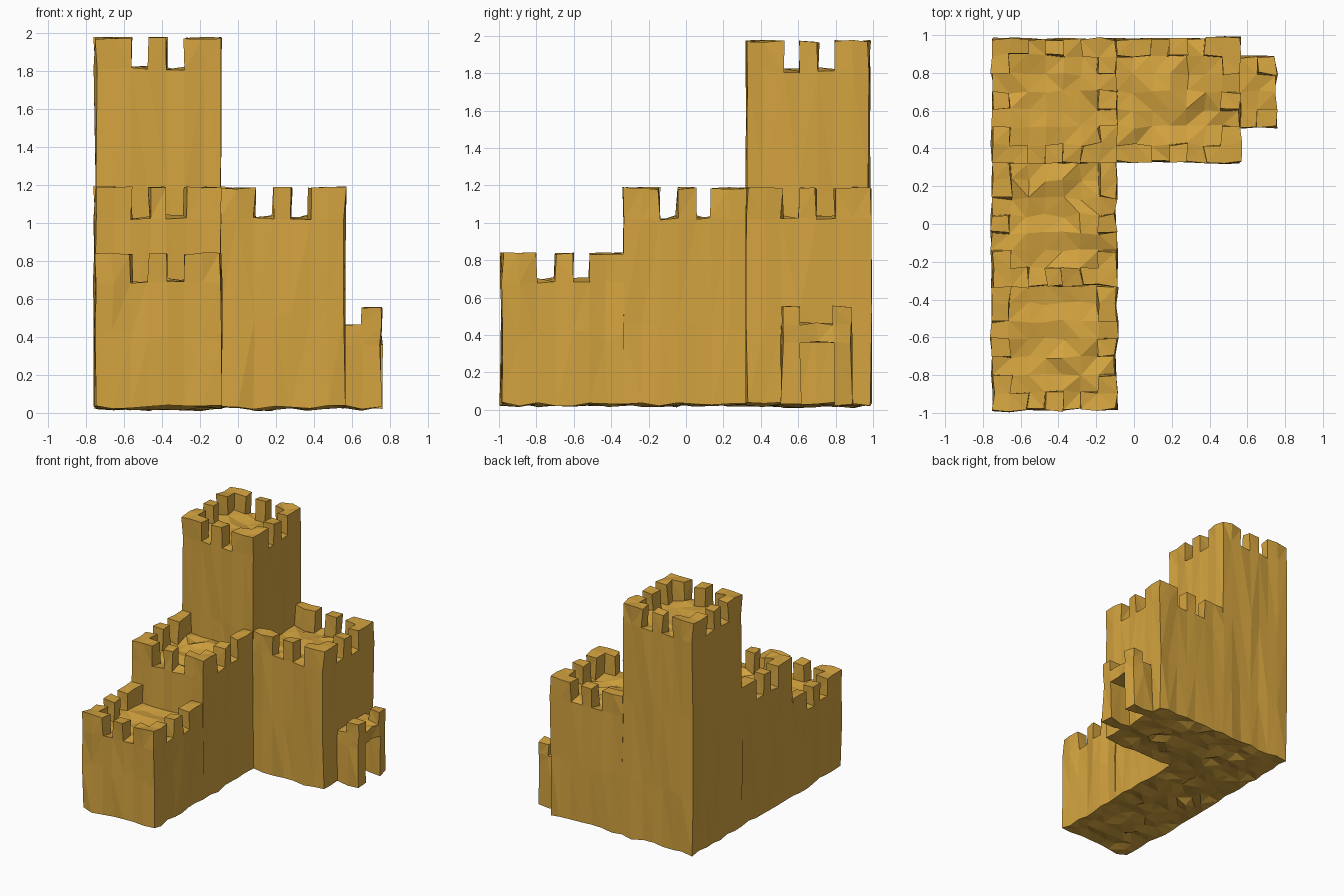
import bpy
import bmesh
import random

cube = bpy.data.objects.get("Cube")
if cube:
    bpy.data.objects.remove(cube, do_unlink=True)

random.seed(7)
CELL = 0.0936          # one merlon width
NX, NY = 16, 21        # whole plan in cells
SIZE = 7               # tower side in cells
BASE = 0.03

sand = bpy.data.materials.new("wet_sand")
sand.use_nodes = True
sand.diffuse_color = (0.66, 0.37, 0.05, 1)
bsdf = sand.node_tree.nodes["Principled BSDF"]
bsdf.inputs["Base Color"].default_value = sand.diffuse_color
bsdf.inputs["Roughness"].default_value = 1.0

# Shared wobble, so neighbouring parts meet at the same points
wobble = {}


def shake(key, amount):
    if key not in wobble:
        wobble[key] = [random.uniform(-amount, amount) for _ in range(3)]
    return wobble[key]


def build_blocks(name, cells, levels, rough_floor=None):
    """Skin a set of grid cells (i, j, k) and roughen it like packed sand."""
    bm = bmesh.new()
    verts = {}
    i_all = [c[0] for c in cells]
    j_all = [c[1] for c in cells]

    def vert(i, j, k):
        if (i, j, k) not in verts:
            z = levels[k]
            column = shake((i, j), 0.007)
            own = shake((i, j, z), 0.008)
            inner = (min(i_all) < i <= max(i_all)) and (min(j_all) < j <= max(j_all))
            dz = own[2]
            if k == 0:
                dz *= 2.6 if inner else 1.4
            elif k == rough_floor and inner:
                dz *= 3
            elif 0 < k < (rough_floor or 0):
                dz *= 5
            verts[i, j, k] = bm.verts.new((
                (i - NX / 2) * CELL + column[0] + own[0],
                (j - NY / 2) * CELL + column[1] + own[1],
                max(0, z + dz)))
        return verts[i, j, k]

    for cell in cells:
        for axis in range(3):
            for side in (0, 1):
                neighbour = list(cell)
                neighbour[axis] += 2 * side - 1
                if tuple(neighbour) in cells:
                    continue
                u, v = (axis + 1) % 3, (axis + 2) % 3
                ring = []
                for du, dv in ((0, 0), (1, 0), (1, 1), (0, 1)):
                    corner = list(cell)
                    corner[axis] += side
                    corner[u] += du
                    corner[v] += dv
                    ring.append(vert(*corner))
                bm.faces.new(ring if side else ring[::-1])

    bmesh.ops.triangulate(bm, faces=bm.faces[:])
    mesh = bpy.data.meshes.new(name)
    bm.to_mesh(mesh)
    bm.free()
    mesh.materials.append(sand)
    obj = bpy.data.objects.new(name, mesh)
    bpy.context.collection.objects.link(obj)


def build_tower(name, i0, j0, levels, open_side=""):
    """Square tower with a battlement on every side except open_side."""
    floor = len(levels) - 2
    cells = set()
    for a in range(SIZE):
        for b in range(SIZE):
            edge = ((a == 0 and open_side != "west") or a == SIZE - 1
                    or b == 0 or (b == SIZE - 1 and open_side != "north"))
            merlon = edge and a not in (2, 4) and b not in (2, 4)
            for k in range(floor + merlon):
                cells.add((i0 + a, j0 + b, k))
    build_blocks(name, cells, levels, floor)


# Towers
build_tower("tall_tower", 0, 14, [BASE, 0.5, 1.18, 1.81, 1.97])
build_tower("middle_tower", 0, 7, [BASE, 0.45, 1.02, 1.185], "north")
build_tower("front_tower", 0, 0, [BASE, 0.4, 0.685, 0.835], "north")
build_tower("side_tower", 7, 14, [BASE, 0.5, 1.02, 1.185], "west")

# Gatehouse: two legs, a lintel, and two merlons on the outer edge
gate = set()
for i in (14, 15):
    for j in range(16, 20):
        leg = j in (16, 19)
        gate.add((i, j, 1))
        if leg:
            gate.add((i, j, 0))
        if leg and i == 15:
            gate.add((i, j, 2))
build_blocks("gatehouse", gate, [BASE, 0.36, 0.46, 0.55])
